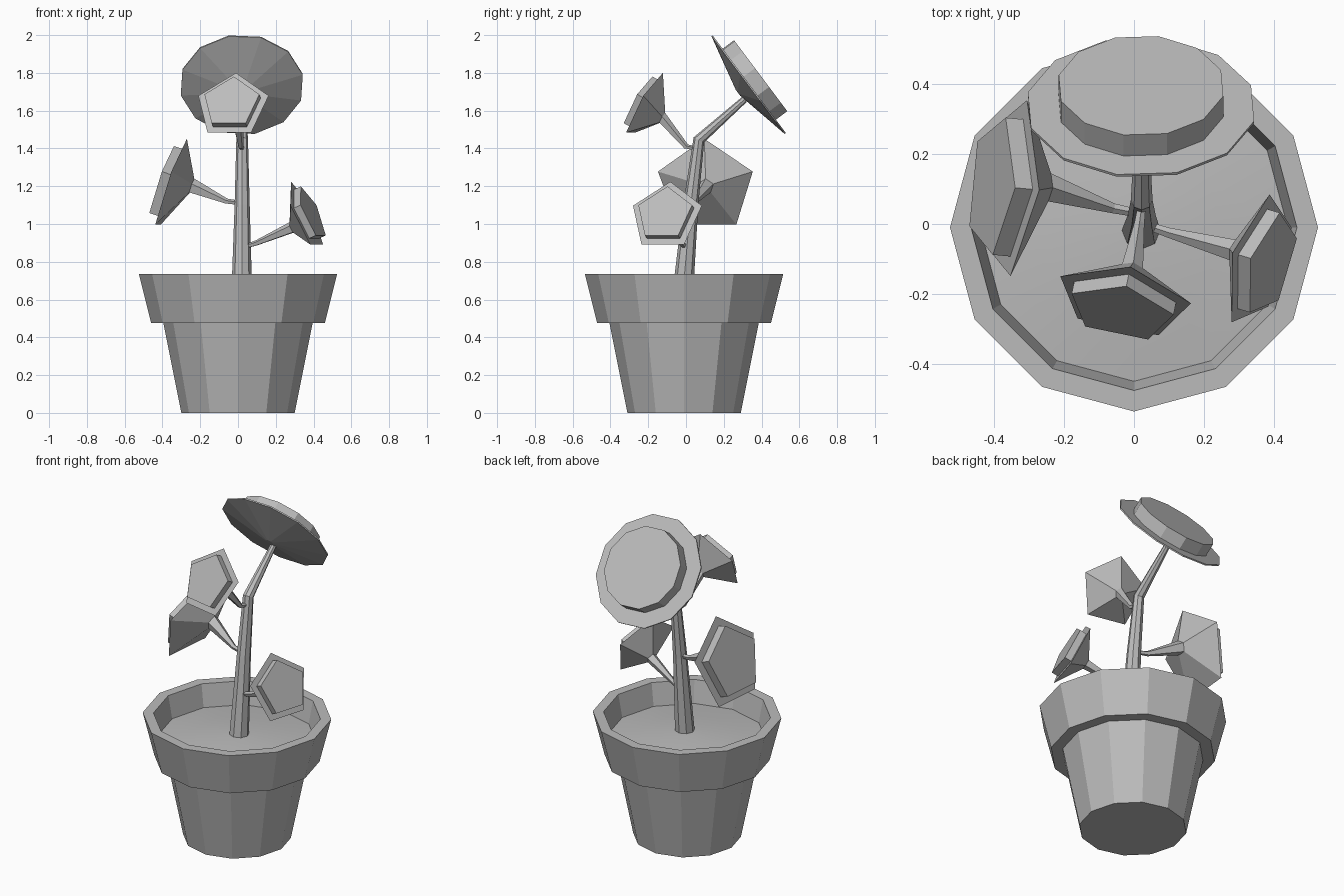
import bpy, bmesh, math
from mathutils import Vector

cube = bpy.data.objects.get("Cube")
if cube:
    bpy.data.objects.remove(cube, do_unlink=True)

grey = bpy.data.materials.new("plain_grey")
grey.use_nodes = True
grey.diffuse_color = (0.5, 0.5, 0.5, 1)
grey.node_tree.nodes["Principled BSDF"].inputs["Base Color"].default_value = (0.5, 0.5, 0.5, 1)


def loft(name, rings, sides, up=(0, 0, 1), twist=0.0, caps=(True, True)):
    """Skin a row of (centre, axis, radius) polygons into one flat-faced object."""
    bm = bmesh.new()
    loops = []
    for centre, axis, radius in rings:
        n = Vector(axis).normalized()
        u = Vector(up) - n * n.dot(Vector(up))
        u.normalize()
        s = n.cross(u)
        angles = [twist + math.tau * i / sides for i in range(sides)]
        loops.append([bm.verts.new(Vector(centre) + radius * (u * math.cos(a) + s * math.sin(a)))
                      for a in angles])
    for low, high in zip(loops, loops[1:]):
        for i in range(sides):
            j = (i + 1) % sides
            bm.faces.new((low[i], low[j], high[j], high[i]))
    if caps[0]:
        bm.faces.new(loops[0])
    if caps[1]:
        bm.faces.new(loops[-1])
    bmesh.ops.recalc_face_normals(bm, faces=bm.faces)
    mesh = bpy.data.meshes.new(name)
    bm.to_mesh(mesh)
    bm.free()
    mesh.materials.append(grey)
    obj = bpy.data.objects.new(name, mesh)
    bpy.context.collection.objects.link(obj)
    return obj


def turned(name, profile, **options):
    """Twelve-sided upright shape from (radius, height) pairs."""
    return loft(name, [((0, -0.01, z), (0, 0, 1), r) for r, z in profile],
                12, up=(0, 1, 0), **options)


# Pot with a flared rim, and the low mound of soil inside it
turned("pot", [(0.3, 0), (0.395, 0.475), (0.46, 0.475), (0.525, 0.735),
               (0.465, 0.735), (0.435, 0.58)])
soil = turned("soil", [(0.44, 0.6), (0.25, 0.622), (0.06, 0.635)], caps=(False, True))
soil.data.shade_smooth()

# Main stem, bent near the top
loft("main_stem", [((0.02, -0.02, 0.6), (0, 0.1, 1), 0.056),
                   ((0.022, 0.025, 1.1), (0, 0.1, 1), 0.04),
                   ((0.022, 0.068, 1.445), (0, 0.5, 1), 0.031),
                   ((0.022, 0.31, 1.66), (0, 1, 0.85), 0.018)],
     8, up=(1, 0, 0))

# Large top flower: shallow cone back, thin rim and raised disc
centre = Vector((0.02, 0.335, 1.74))
axis = Vector((0, 0.8, 0.6))
turn = math.radians(18)
loft("top_flower_petals", [(centre - axis * 0.075, axis, 0.02),
                           (centre - axis * 0.008, axis, 0.33),
                           (centre, axis, 0.33)], 12, twist=turn)
loft("top_flower_disc", [(centre, axis, 0.24), (centre + axis * 0.075, axis, 0.24)],
     12, twist=turn)


def side_flower(name, centre, axis, radius, apex, path):
    """Five-sided bell with a raised middle, on a stalk that widens outwards."""
    centre, apex = Vector(centre), Vector(apex)
    axis = Vector(axis).normalized()
    neck = radius * 0.16
    loft(name + "_petals", [(apex, axis, neck), (centre, axis, radius)], 5)
    loft(name + "_middle", [(centre, axis, radius * 0.78),
                            (centre + axis * radius * 0.2, axis, radius * 0.78)], 5)
    points = [Vector(p) for p in path] + [apex]
    widths = [0.012, 0.015, neck]
    ways = [points[1] - points[0], points[2] - points[0], axis]
    loft(name + "_stalk", list(zip(points, ways, widths)), 5)


side_flower("front_flower", (-0.03, -0.217, 1.625), (-0.177, -0.857, 0.483), 0.2,
            (-0.005, -0.125, 1.56), [(0.022, 0.05, 1.4), (0.015, 0.0, 1.41)])
side_flower("right_flower", (-0.355, 0.105, 1.2), (-0.943, 0.089, 0.32), 0.265,
            (-0.245, 0.105, 1.2), [(0.015, 0.03, 1.11), (-0.06, 0.045, 1.12)])
side_flower("left_flower", (0.356, -0.105, 1.04), (0.88, -0.262, 0.39), 0.2,
            (0.285, -0.075, 0.98), [(0.04, -0.005, 0.88), (0.1, -0.025, 0.9)])
